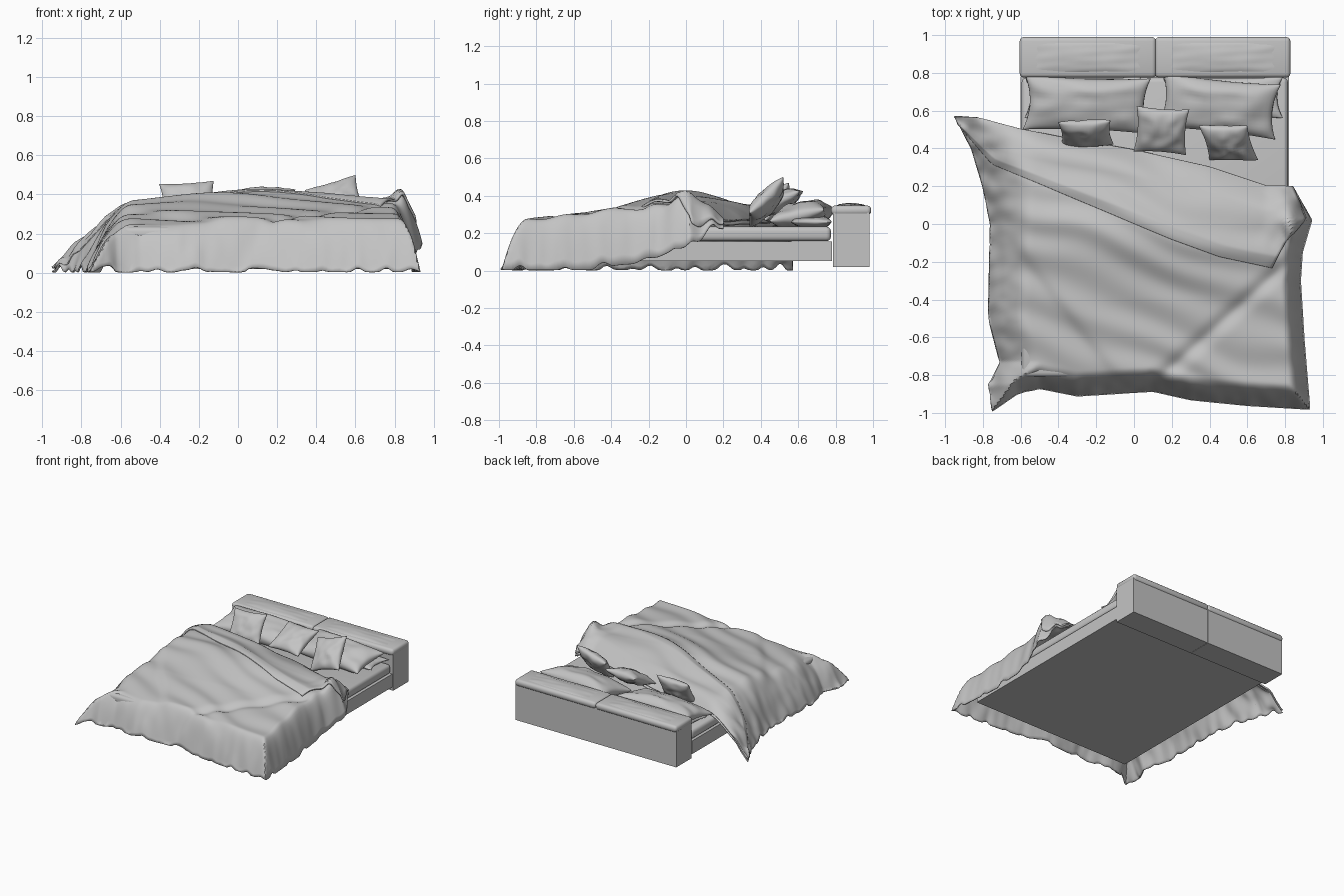
import bpy, bmesh, math
from mathutils import Matrix, Vector, noise

if "Cube" in bpy.data.objects:
    bpy.data.objects.remove(bpy.data.objects["Cube"])

grey = bpy.data.materials.new("soft_grey")
grey.diffuse_color = (0.55, 0.55, 0.55, 1)
grey.use_nodes = True
grey.node_tree.nodes["Principled BSDF"].inputs["Base Color"].default_value = grey.diffuse_color


def finish(bm, name, angle=35):
    me = bpy.data.meshes.new(name)
    bmesh.ops.recalc_face_normals(bm, faces=bm.faces)
    bm.to_mesh(me)
    bm.free()
    me.materials.append(grey)
    me.shade_smooth()
    me.set_sharp_from_angle(angle=math.radians(angle))
    ob = bpy.data.objects.new(name, me)
    bpy.context.collection.objects.link(ob)
    return ob


def box(name, lo, hi, bevel=0.0):
    bm = bmesh.new()
    bmesh.ops.create_cube(bm, size=1)
    for v in bm.verts:
        v.co = [(a + b) / 2 + c * (b - a) for a, b, c in zip(lo, hi, v.co)]
    if bevel:
        bmesh.ops.bevel(bm, geom=bm.edges[:], offset=bevel, segments=3,
                        profile=0.5, affect='EDGES')
    return finish(bm, name)


def pillow(name, loc, size, tilt=0, yaw=0, spin=0, seed=0):
    """Stuffed cushion with pinched seams and pulled-out corners."""
    n = 22
    bm = bmesh.new()
    rot = [Matrix.Rotation(math.radians(a), 3, ax)
           for a, ax in ((yaw, 'Z'), (tilt, 'X'), (spin, 'Z'))]
    m = rot[0] @ rot[1] @ rot[2]
    for side in (1, -1):
        g = []
        for i in range(n + 1):
            for j in range(n + 1):
                u, v = -math.cos(math.pi * i / n), -math.cos(math.pi * j / n)
                h = (max(0, 1 - u * u) * max(0, 1 - v * v)) ** 0.42
                x = u * (1 - 0.10 * (1 - v * v))
                y = v * (1 - 0.10 * (1 - u * u))
                wob = noise.noise(Vector((u * 2.2 + seed, v * 2.2, side)))
                p = Vector((x * size[0], y * size[1],
                            side * size[2] * h * (1 + 0.3 * wob))) / 2
                g.append(bm.verts.new(m @ p + Vector(loc)))
        w = n + 1
        for i in range(n):
            for j in range(n):
                a = i * w + j
                bm.faces.new((g[a], g[a + w], g[a + w + 1], g[a + 1]))
    bmesh.ops.remove_doubles(bm, verts=bm.verts[:], dist=1e-5)
    return finish(bm, name, 60)


# Bed base and mattress
box("bed_frame", (-0.6, -0.82, 0.05), (0.82, 0.78, 0.155))
box("mattress", (-0.595, -0.81, 0.157), (0.815, 0.775, 0.235), 0.025)

# Headboard: two bodies, each with a padded cap
for side, x0, x1 in (("left", -0.6, 0.114), ("right", 0.116, 0.825)):
    box("headboard_body_" + side, (x0, 0.785, 0.02), (x1, 0.98, 0.31))
    box("headboard_cap_" + side, (x0 - 0.005, 0.775, 0.295),
        (x1 + 0.003, 0.99, 0.348), 0.022)
    pillow("headboard_padding_" + side, ((x0 + x1) / 2, 0.882, 0.335),
           (x1 - x0 - 0.02, 0.19, 0.05), seed=9)

# Sleeping pillows and small cushions
pillow("pillow_left", (-0.25, 0.635, 0.295), (0.67, 0.30, 0.15), 12, -2, seed=1)
pillow("pillow_right", (0.45, 0.625, 0.295), (0.63, 0.30, 0.15), 12, -6, seed=2)
pillow("under_pillow_left", (-0.27, 0.67, 0.26), (0.62, 0.22, 0.08), seed=6)
pillow("under_pillow_right", (0.47, 0.67, 0.26), (0.64, 0.22, 0.08), seed=7)
pillow("cushion_left", (-0.255, 0.48, 0.36), (0.28, 0.24, 0.09), 58, 0, 4, 3)
pillow("cushion_middle", (0.145, 0.495, 0.365), (0.28, 0.27, 0.10), 26, -4, 0, 4)
pillow("cushion_right", (0.50, 0.43, 0.365), (0.27, 0.27, 0.10), 50, -15, 22, 5)

# Outline of the duvet, seen from the top
LEFT = [(-0.75, -0.99), (-0.77, -0.85), (-0.71, -0.73), (-0.77, -0.5),
        (-0.76, 0), (-0.80, 0.2), (-0.86, 0.4), (-0.95, 0.57)]
RIGHT = [(0.93, -0.98), (0.90, -0.62), (0.88, -0.3), (0.89, -0.15),
         (0.94, 0.02), (0.84, 0.2)]
FRONT = [(-0.75, -0.99), (-0.62, -0.9), (-0.5, -0.87), (-0.3, -0.91),
         (0.1, -0.885), (0.3, -0.93), (0.6, -0.96), (0.93, -0.98)]
BACK = [(-0.95, 0.57), (-0.83, 0.565), (-0.6, 0.5), (-0.4, 0.46), (0, 0.39),
        (0.4, 0.3), (0.7, 0.2), (0.84, 0.2)]
FOLD = [(-0.93, 0.53), (-0.75, 0.32), (-0.3, 0.13), (0.2, -0.08),
        (0.45, -0.17), (0.73, -0.23)]


def interp(pts, t):
    if t <= pts[0][0]:
        return pts[0][1]
    for (a, p), (b, q) in zip(pts, pts[1:]):
        if t <= b:
            return p + (q - p) * (t - a) / (b - a)
    return pts[-1][1]


def swap(pts):
    return [(y, x) for x, y in pts]


def along(pts, t):
    """Point at fraction t of the length of a polyline."""
    d, acc = [0], 0
    for p, q in zip(pts, pts[1:]):
        acc += math.dist(p, q)
        d.append(acc)
    return Vector([interp([(a / acc, p[k]) for a, p in zip(d, pts)], t)
                   for k in (0, 1)])


def ramp(t):
    t = min(1, max(0, t))
    return 1 - (1 - t) ** 2


def height(x, y):
    """Duvet height: bulged top, draped sides, folds and crumples."""
    top = interp([(-0.99, 0.25), (-0.85, 0.268), (-0.4, 0.315), (0, 0.33),
                  (0.5, 0.315)], y)
    amp = math.exp(-((x - 0.05) / 0.6) ** 2)
    top += 0.08 * amp * math.exp(-((y + 0.05 + 0.2 * x) / 0.22) ** 2)
    # softly sunken front left area, and a crease towards the front
    s = (x + 0.75) * 0.79 + (y - 0.05) * 0.61
    top -= 0.03 / (1 + math.exp(s * 60))
    c = (x - 0.1) * 0.67 - (y + 0.85) * 0.74
    top -= 0.02 * math.exp(-(c / 0.04) ** 2) * (y < 0)
    q = y + 0.38 * x
    top += 0.007 * math.sin(q * 30 + 3 * noise.noise(Vector((x * 2, y * 2, 0))))
    t = interp(BACK, x) - y
    top -= 0.08 * (1 - ramp(t / 0.14))
    # drape towards the floor
    vv = max(0, (y + 0.2) / 0.77)
    fl = ramp((x - interp(swap(LEFT), y)) / (0.22 + 0.2 * vv * vv))
    fr = ramp((interp(swap(RIGHT), y) - x) / 0.10)
    ff = ramp((y - interp(FRONT, x)) / 0.13)
    f = min(fl, fr, ff)
    low = 0.006
    if x > 0.5:
        low = interp([(-0.6, 0.006), (-0.25, 0.06), (0, 0.12), (0.2, 0.22)], y)
    crumple = noise.noise(Vector((x * 13, y * 13, 5))) * 0.05 * (1 - f)
    bunch = math.exp(-((x - 0.84) / 0.1) ** 2 - ((y - 0.02) / 0.18) ** 2)
    crumple += bunch * (0.03 + 0.05 * noise.noise(Vector((x * 14, y * 9, 2))))
    return max(0.004, low + (top - low) * f + crumple)


def sheet(name, front, back, left, right, n, lift, thick):
    """Cloth patch stretched between four edge curves."""
    bm = bmesh.new()
    ease = [0.55 * i / n + 0.45 * (0.5 - 0.5 * math.cos(math.pi * i / n))
            for i in range(n + 1)]
    F, B = ([along(c, t) for t in ease] for c in (front, back))
    L, R = ([along(c, t) for t in ease] for c in (left, right))
    g = []
    for j, v in enumerate(ease):
        for i, u in enumerate(ease):
            p = ((1 - v) * F[i] + v * B[i] + (1 - u) * L[j] + u * R[j]
                 - (1 - u) * (1 - v) * F[0] - u * (1 - v) * F[-1]
                 - (1 - u) * v * B[0] - u * v * B[-1])
            z = height(p.x, p.y) + lift * min(1, 0.2 + 6 * v)
            g.append(bm.verts.new((p.x, p.y, z)))
    w = n + 1
    for j in range(n):
        for i in range(n):
            a = j * w + i
            bm.faces.new((g[a], g[a + 1], g[a + w + 1], g[a + w]))
    ob = finish(bm, name, 40)
    mod = ob.modifiers.new("thickness", 'SOLIDIFY')
    mod.thickness = thick
    mod.offset = 0
    return ob


# Duvet and its folded-back upper layer
sheet("duvet", FRONT, BACK, LEFT, RIGHT, 110, 0, 0.008)
sheet("duvet_fold", FOLD, BACK, [(-0.93, 0.53), (-0.95, 0.57)],
      [(0.73, -0.23), (0.80, -0.1), (0.91, 0.03), (0.84, 0.2)], 70, 0.022, 0.012)
